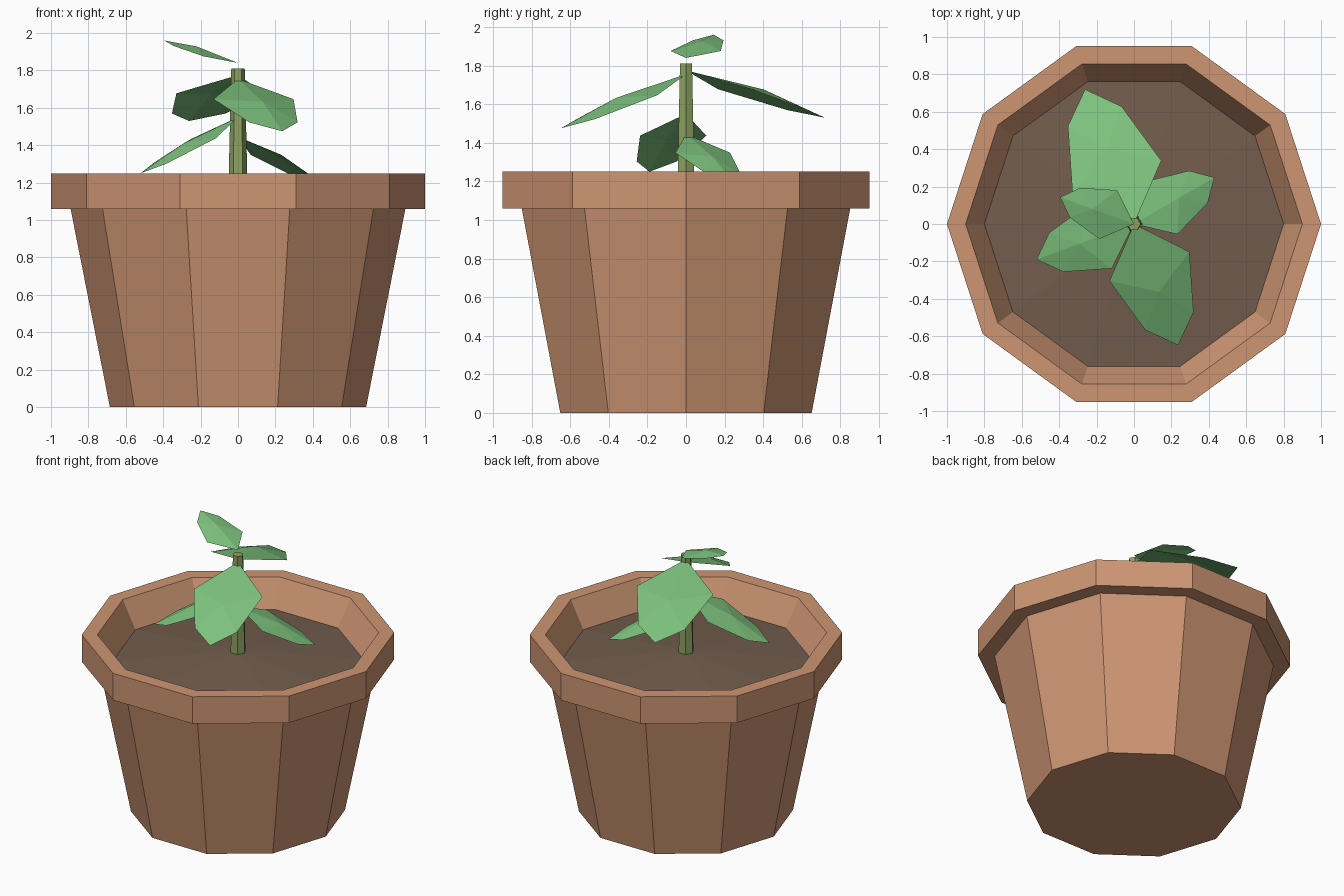
import bpy
import math

if "Cube" in bpy.data.objects:
    bpy.data.objects.remove(bpy.data.objects["Cube"])


def material(name, rgb):
    m = bpy.data.materials.new(name)
    m.diffuse_color = (*rgb, 1)
    m.use_nodes = True
    m.node_tree.nodes["Principled BSDF"].inputs["Base Color"].default_value = m.diffuse_color
    return m


TERRACOTTA = material("terracotta", (0.61, 0.30, 0.17))
SOIL = material("soil", (0.17, 0.11, 0.075))
STEM = material("stem_green", (0.27, 0.36, 0.12))
LEAF = material("leaf_green", (0.21, 0.55, 0.21))


def add_mesh(name, verts, faces, mat):
    me = bpy.data.meshes.new(name)
    me.from_pydata(verts, [], faces)
    me.materials.append(mat)
    ob = bpy.data.objects.new(name, me)
    bpy.context.collection.objects.link(ob)
    return ob


def lathe(name, profile, sides, mat, cap_start=False, cap_end=False):
    """Revolve (radius, z) points, given from outside bottom upward."""
    verts = [(r * math.cos(math.tau * i / sides), r * math.sin(math.tau * i / sides), z)
             for r, z in profile for i in range(sides)]
    faces = []
    for k in range(len(profile) - 1):
        for i in range(sides):
            j = (i + 1) % sides
            a, b = k * sides, (k + 1) * sides
            faces.append((a + i, a + j, b + j, b + i))
    if cap_start:
        faces.append(tuple(reversed(range(sides))))
    if cap_end:
        faces.append(tuple(range(len(verts) - sides, len(verts))))
    return add_mesh(name, verts, faces, mat)


# Ten-sided pot: tapered wall, overhanging rim, sloped inside
lathe("pot", [(0.685, 0), (0.895, 1.06), (1.0, 1.06), (1.0, 1.25), (0.90, 1.25), (0.80, 1.06)],
      10, TERRACOTTA, cap_start=True)

# Slightly mounded soil
ring = [(0.80 * math.cos(math.tau * i / 10), 0.80 * math.sin(math.tau * i / 10), 1.065)
        for i in range(10)]
add_mesh("soil", ring + [(0, 0, 1.13)], [(i, (i + 1) % 10, 10) for i in range(10)], SOIL)

# Six-sided tapering stem
lathe("stem", [(0.053, 1.10), (0.036, 1.81)], 6, STEM, cap_start=True, cap_end=True)


def leaf(name, angle, length, z_base, z_tip):
    """Six-point blade with a raised centre, pointing along angle (degrees)."""
    a = math.radians(angle)
    # (along, across, lift) as fractions of the length
    outline = [(0, 0, 0), (0.35, -0.33, -0.015), (0.80, -0.20, -0.012), (1, 0, 0),
               (0.80, 0.20, -0.012), (0.35, 0.33, -0.015), (0.56, 0, 0.05)]
    verts = []
    for s, t, lift in outline:
        x, y = s * length, t * length
        verts.append((x * math.cos(a) - y * math.sin(a),
                      x * math.sin(a) + y * math.cos(a),
                      z_base + s * (z_tip - z_base) + lift * length))
    add_mesh(name, verts, [(i, (i + 1) % 6, 6) for i in range(6)], LEAF)


# Leaves spiralling around the stem
leaf("leaf_right_low", 30, 0.497, 1.445, 1.19)
leaf("leaf_left_low", 200, 0.554, 1.55, 1.25)
leaf("leaf_front", -70, 0.69, 1.755, 1.475)
leaf("leaf_back", 110, 0.766, 1.775, 1.53)
leaf("leaf_top", 160, 0.42, 1.84, 1.96)
